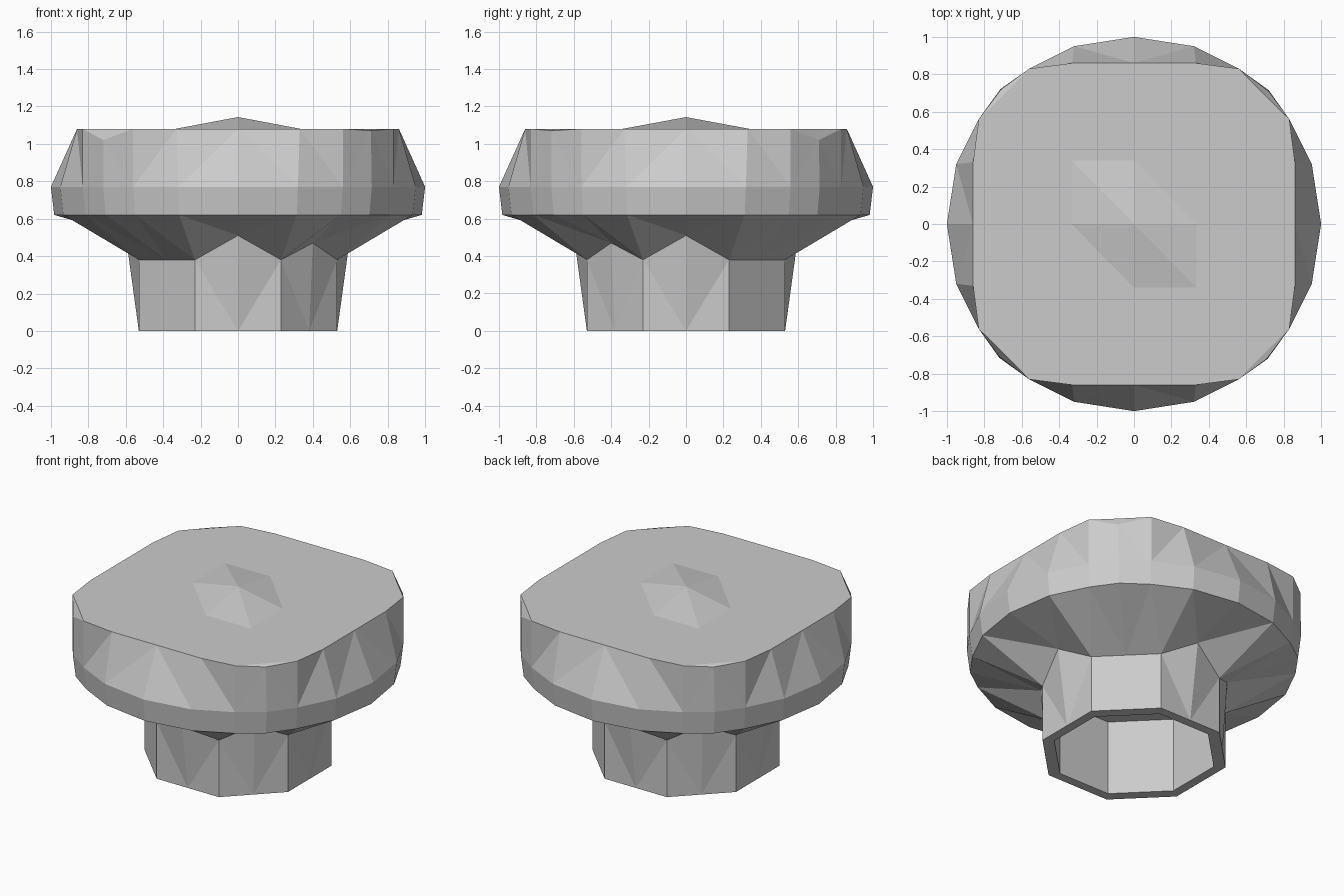
import bpy, bmesh
from math import cos, sin, pi

if "Cube" in bpy.data.objects:
    bpy.data.objects.remove(bpy.data.objects["Cube"])


def ring(quarter):
    """Repeat a quarter outline four times; quarter(q) gives six (x, y, z) points."""
    pts = []
    for q in range(4):
        c, s = round(cos(q * pi / 2)), round(sin(q * pi / 2))
        pts += [(x * c - y * s, x * s + y * c, z) for x, y, z in quarter(q)]
    return pts


def loft(name, rings, cap_end=True):
    bm = bmesh.new()
    loops = [[bm.verts.new(p) for p in r] for r in rings]
    for a, b in zip(loops, loops[1:]):
        n = len(a)
        for i in range(n):
            j = (i + 1) % n
            bm.faces.new((a[i], a[j], b[j], b[i]))
    if cap_end:
        bm.faces.new(loops[-1])
    bmesh.ops.remove_doubles(bm, verts=bm.verts, dist=0.0005)
    bmesh.ops.triangulate(bm, faces=bm.faces)
    bmesh.ops.recalc_face_normals(bm, faces=bm.faces)
    me = bpy.data.meshes.new(name)
    bm.to_mesh(me)
    bm.free()
    ob = bpy.data.objects.new(name, me)
    bpy.context.collection.objects.link(ob)
    return ob


# Seam between stem and cap: arches on the sides, notches on two diagonals
def seam(q):
    m = (0.4, 0.4, 0.47) if q % 2 else (0.38, 0.38, 0.38)
    a, b = (0.53, 0.23, 0.38), (0.23, 0.53, 0.38)
    return [(0.6, 0, 0.51), a, a, m, b, b]


# Octagon outline for the stem foot and its recess
def octagon(a, b, z):
    m = (a + b) / 2
    return ring(lambda q: [(a, 0, z), (a, b, z), (a, b, z),
                           (m, m, z), (b, a, z), (b, a, z)])


# Rounded outline of the cap
def cap_ring(k, z):
    pts = [(1, 0), (0.95, 0.32), (0.83, 0.56), (0.72, 0.715), (0.56, 0.83), (0.32, 0.95)]
    return ring(lambda q: [(x * k, y * k, z) for x, y in pts])


# Squarer outline of the cap's top edge, two corners dropping slightly
def top_ring(k, z, drop):
    def quarter(q):
        pts = [(0.86, 0), (0.86, 0.33), (0.83, 0.56), (0.72, 0.71), (0.56, 0.83), (0.33, 0.86)]
        return [(x * k, y * k, z - (drop[q % 2] if i == 3 else 0))
                for i, (x, y) in enumerate(pts)]
    return ring(quarter)


# Cap: underside, rim, bevelled sides and flat top
loft("cap", [ring(seam), cap_ring(0.982, 0.62), cap_ring(1.0, 0.77),
             top_ring(1.0, 1.08, (0.06, 0.01)), top_ring(0.97, 1.08, (0, 0))])

# Stem: outer wall, narrow foot rim, hollow socket
loft("stem", [ring(seam), octagon(0.53, 0.23, 0), octagon(0.47, 0.19, 0),
              octagon(0.47, 0.19, 0.5)])

# Shallow hexagonal peak in the middle of the top
hexagon = [(0.335, 0), (0, 0.34), (-0.335, 0.34), (-0.335, 0), (0, -0.34), (0.335, -0.34)]
loft("top_peak", [[(x, y, 1.08) for x, y in hexagon], [(0, 0, 1.143)] * 6], cap_end=False)
